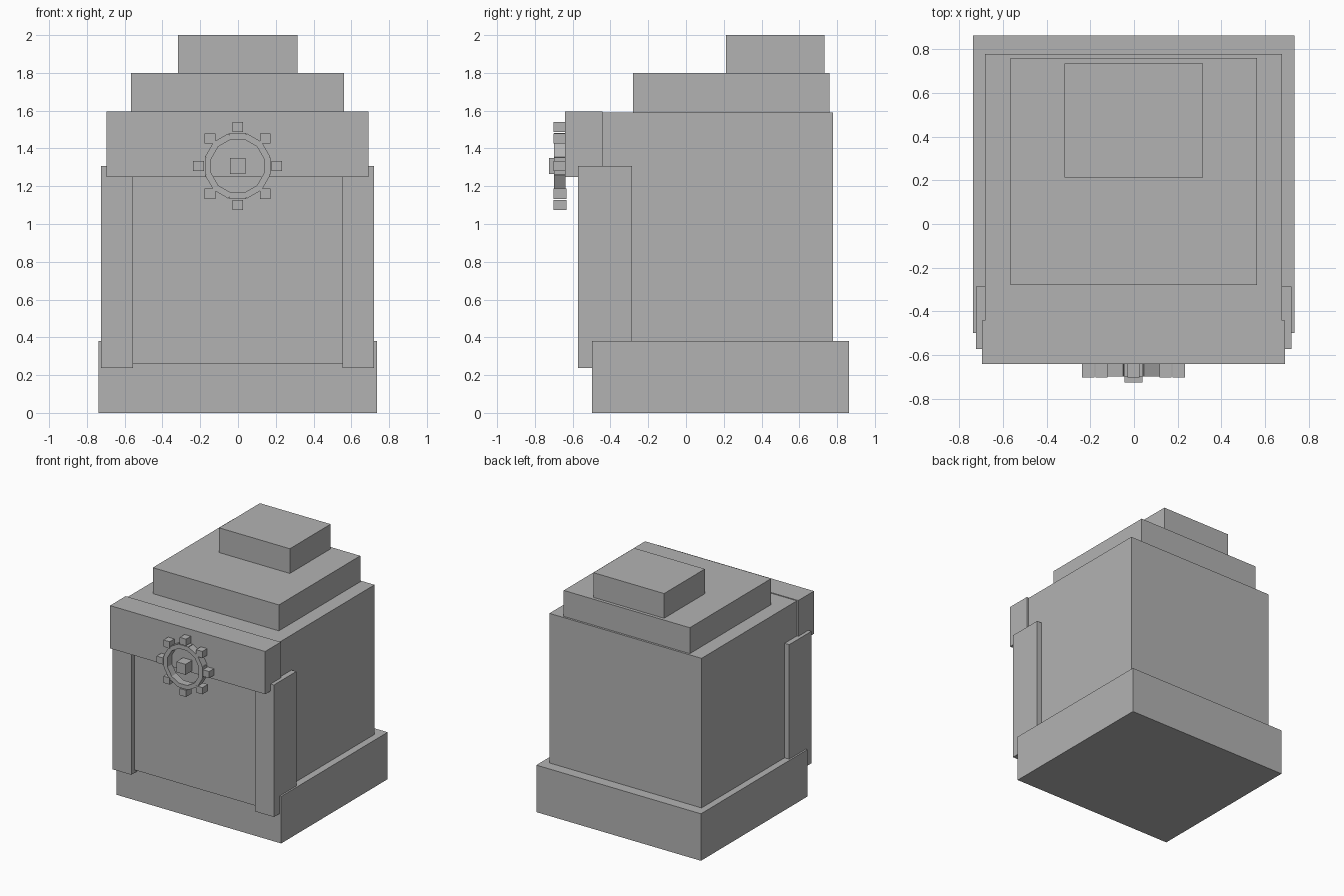
import bpy, math
from mathutils import Matrix, Vector

if "Cube" in bpy.data.objects:
    bpy.data.objects.remove(bpy.data.objects["Cube"], do_unlink=True)

# Single stone colour
stone = bpy.data.materials.new("grey_stone")
stone.use_nodes = True
GREY = (0.45, 0.45, 0.45, 1)
stone.diffuse_color = GREY
stone.node_tree.nodes["Principled BSDF"].inputs["Base Color"].default_value = GREY


def block(name, x, y, z, turn=0.0):
    """Box from (min, max) ranges, optionally turned about its own y axis."""
    lo, hi = Vector((x[0], y[0], z[0])), Vector((x[1], y[1], z[1]))
    bpy.ops.mesh.primitive_cube_add(size=1)
    ob = bpy.context.object
    ob.name = name
    ob.data.transform(Matrix.Diagonal((*(hi - lo), 1)))
    ob.location = (lo + hi) / 2
    ob.rotation_euler.y = turn
    ob.data.materials.append(stone)
    return ob


def centred(c, size):
    return (c - size / 2, c + size / 2)


# Main masses
block("base", (-0.738, 0.735), (-0.498, 0.863), (0, 0.38))
block("body", (-0.683, 0.678), (-0.53, 0.777), (0.262, 1.59))
block("lintel", (-0.696, 0.692), (-0.641, -0.441), (1.25, 1.596))
block("lower_roof_tier", (-0.566, 0.562), (-0.28, 0.76), (1.58, 1.8))
block("upper_roof_tier", (-0.318, 0.315), (0.213, 0.734), (1.79, 2.0))

# Front corner pillars
for name, x in (("right_pillar", (-0.724, -0.555)), ("left_pillar", (0.552, 0.721))):
    block(name, x, (-0.571, -0.285), (0.238, 1.306))

# Round emblem: hub, ring of short bars, square studs
CX, CZ = -0.002, 1.307
block("emblem_hub", centred(CX, 0.082), (-0.726, -0.638), centred(CZ, 0.085))
BARS, STUDS = 12, 8
for i in range(BARS):
    a = math.tau * i / BARS
    x, z = CX + 0.157 * math.sin(a), CZ + 0.157 * math.cos(a)
    block(f"ring_bar_{i + 1}", centred(x, 0.088), (-0.699, -0.638), centred(z, 0.034), a)
for i in range(STUDS):
    a = math.tau * i / STUDS
    x, z = CX + 0.207 * math.sin(a), CZ + 0.207 * math.cos(a)
    block(f"ring_stud_{i + 1}", centred(x, 0.056), (-0.702, -0.632), centred(z, 0.054))
